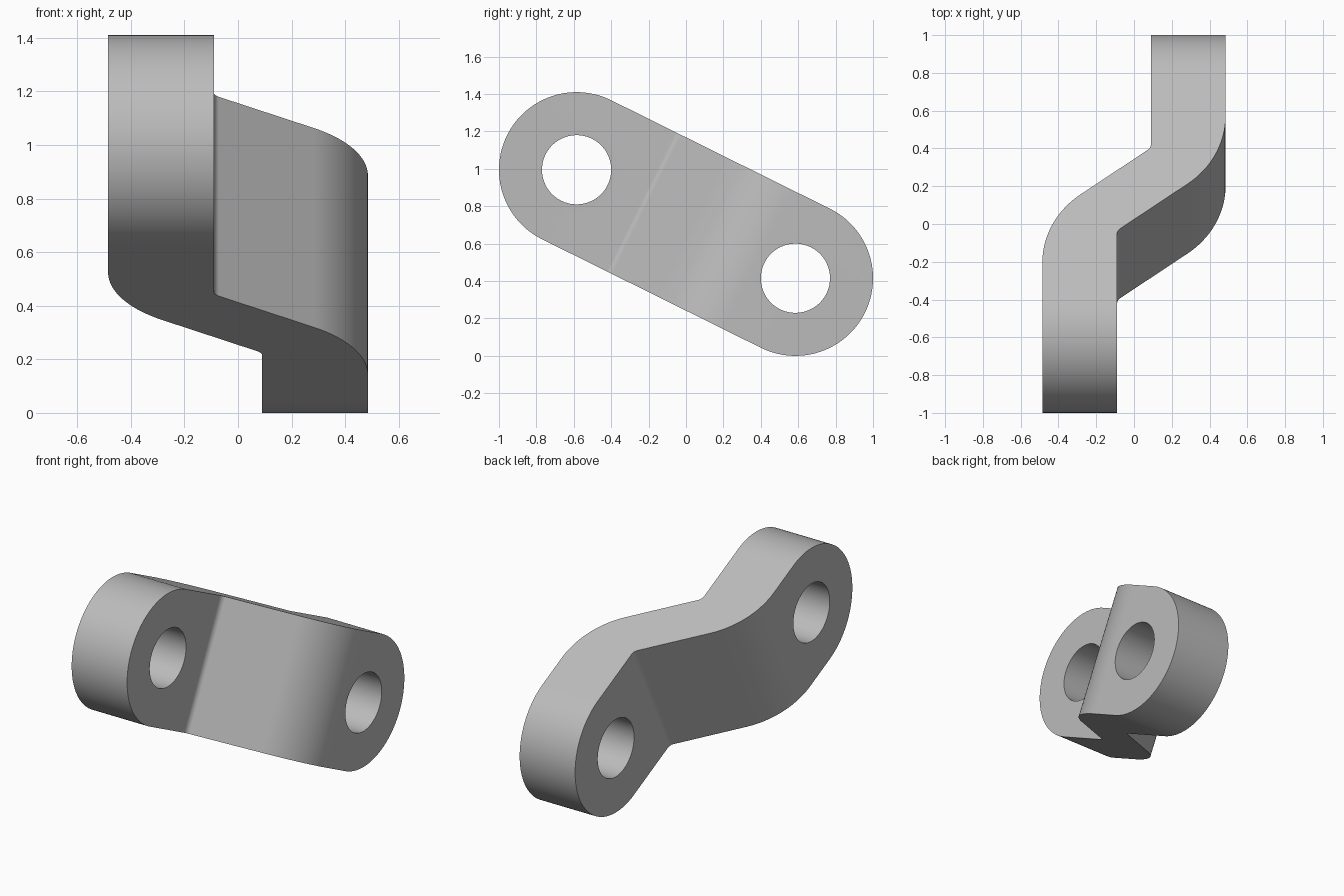
import bpy
import bmesh
from math import atan2, cos, hypot, pi, sin, tan
from mathutils import Matrix, Vector

old = bpy.data.objects.get("Cube")
if old:
    bpy.data.objects.remove(old, do_unlink=True)

END_Y, END_Z, MID_Z = 0.585, 0.29, 0.705   # hole centre offsets, centre height
RADIUS, HOLE = 0.415, 0.185
REACH = hypot(END_Y, END_Z)
PLACE = Matrix.Translation((0, 0, MID_Z)) @ Matrix.Rotation(-atan2(END_Z, END_Y), 4, 'X')


def prism(name, points, sweep):
    """Sweep a closed loop of 3D points evenly to both sides."""
    bm = bmesh.new()
    sweep = Vector(sweep)
    face = bm.faces.new([bm.verts.new(Vector(p) - sweep / 2) for p in points])
    ext = bmesh.ops.extrude_face_region(bm, geom=[face])
    verts = [g for g in ext["geom"] if isinstance(g, bmesh.types.BMVert)]
    bmesh.ops.translate(bm, verts=verts, vec=sweep)
    bmesh.ops.recalc_face_normals(bm, faces=bm.faces)
    mesh = bpy.data.meshes.new(name)
    bm.to_mesh(mesh)
    bm.free()
    obj = bpy.data.objects.new(name, mesh)
    bpy.context.collection.objects.link(obj)
    return obj


def rounded(corners, steps=24):
    """Round each (x, u, radius) corner of a closed polygon."""
    out = []
    for i, (x, u, r) in enumerate(corners):
        p = Vector((x, u))
        if not r:
            out.append(p)
            continue
        a = (Vector(corners[i - 1][:2]) - p).normalized()
        b = (Vector(corners[(i + 1) % len(corners)][:2]) - p).normalized()
        half = a.angle(b) / 2
        centre = p + (a + b).normalized() * r / sin(half)
        start = p + a * r / tan(half) - centre
        end = p + b * r / tan(half) - centre
        turn = pi - 2 * half
        for k in range(steps + 1):
            t = k / steps
            out.append(centre + (start * sin((1 - t) * turn) + end * sin(t * turn)) / sin(turn))
    return out


def arc(centre, radius, start, span, steps):
    return [(0, centre + radius * cos(start + span * k / steps),
             radius * sin(start + span * k / steps)) for k in range(steps + 1)]


# Cranked bar: half of the profile, repeated by a half turn
half = [(-0.485, -1.2, 0), (-0.09, -1.2, 0), (-0.09, -0.245, 0.045), (0.485, 0.18, 0.5)]
profile = rounded(half + [(-x, -u, r) for x, u, r in half])
link = prism("offset_link", [(p.x, p.y, 0) for p in profile], (0, 0, 1.2))

# Cutters: rounded outline and two bolt holes
outline = prism("outline_cutter", arc(REACH, RADIUS, -pi / 2, pi, 64)
                + arc(-REACH, RADIUS, pi / 2, pi, 64), (2, 0, 0))
cutters = [(outline, 'INTERSECT')]
for name, side in (("front", -1), ("back", 1)):
    hole = prism(name + "_hole_cutter", arc(side * REACH, HOLE, 0, 2 * pi, 64)[:-1], (2, 0, 0))
    cutters.append((hole, 'DIFFERENCE'))

bpy.ops.object.select_all(action='DESELECT')
bpy.context.view_layer.objects.active = link
link.select_set(True)
for cutter, operation in cutters:
    mod = link.modifiers.new("cut", 'BOOLEAN')
    mod.object, mod.operation, mod.solver = cutter, operation, 'EXACT'
    bpy.ops.object.modifier_apply(modifier=mod.name)
    bpy.data.objects.remove(cutter, do_unlink=True)
link.data.transform(PLACE)

# Plain grey metal
grey = bpy.data.materials.new("grey_metal")
grey.use_nodes = True
colour = (0.5, 0.5, 0.5, 1)
grey.diffuse_color = colour
grey.node_tree.nodes["Principled BSDF"].inputs["Base Color"].default_value = colour
link.data.materials.clear()
link.data.materials.append(grey)
for poly in link.data.polygons:
    poly.material_index = 0
bpy.ops.object.shade_smooth_by_angle(angle=pi / 6)
